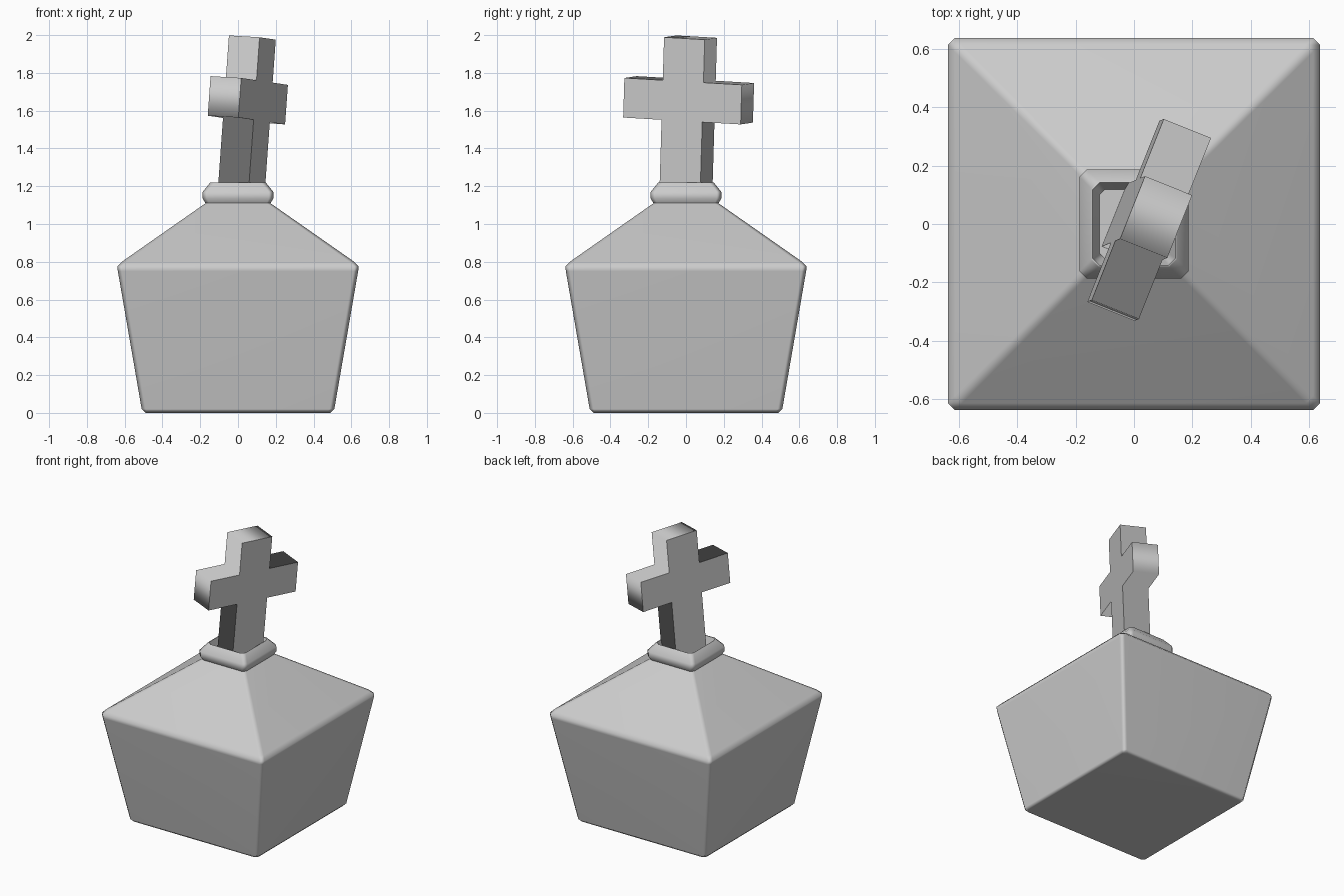
import bpy, bmesh, math
from mathutils import Vector, Matrix

if "Cube" in bpy.data.objects:
    bpy.data.objects.remove(bpy.data.objects["Cube"], do_unlink=True)

stone = bpy.data.materials.new("pale grey")
stone.use_nodes = True
grey = (0.6, 0.6, 0.6, 1)
stone.diffuse_color = grey
stone.node_tree.nodes["Principled BSDF"].inputs["Base Color"].default_value = grey


def finish(name, bm, sharp_rule):
    """Turn a bmesh into a smooth object with edges sharp by a rule."""
    bmesh.ops.recalc_face_normals(bm, faces=bm.faces)
    bm.normal_update()
    for f in bm.faces:
        f.smooth = True
    for e in bm.edges:
        e.smooth = not sharp_rule(e)
    mesh = bpy.data.meshes.new(name)
    bm.to_mesh(mesh)
    bm.free()
    mesh.materials.append(stone)
    obj = bpy.data.objects.new(name, mesh)
    bpy.context.collection.objects.link(obj)
    return obj


# Bottle: square rings with cut corners, from the base over the rim to the well floor
profile = [  # half width, height, corner cut
    (0.49, 0.0, 0.02), (0.51, 0.02, 0.025), (0.636, 0.75, 0.025),
    (0.639, 0.775, 0.025), (0.615, 0.80, 0.025), (0.172, 1.11, 0.02),
    (0.187, 1.135, 0.025), (0.187, 1.17, 0.025), (0.147, 1.22, 0.025),
    (0.142, 1.22, 0.024), (0.118, 1.14, 0.018),
]
bm = bmesh.new()
rings = []
for half, z, cut in profile:
    ring = []
    for i in range(4):
        turn = Matrix.Rotation(i * math.pi / 2, 3, "Z")
        for x, y in ((half, half - cut), (half - cut, half)):
            ring.append(bm.verts.new(turn @ Vector((x, y, z))))
    rings.append(ring)
for low, high in zip(rings, rings[1:]):
    for i in range(8):
        j = (i + 1) % 8
        bm.faces.new((low[i], low[j], high[j], high[i]))
bm.faces.new(rings[0])
bm.faces.new(rings[-1])
bottle = finish("bottle", bm, lambda e: e.calc_face_angle(0) > math.radians(60))
bottle.modifiers.new("flat_panels", "WEIGHTED_NORMAL").keep_sharp = True

# Cross stopper: extruded outline, smooth around its rim and sharp on both flat faces
shaft, arm, bar, top, foot = 0.116, 0.335, 0.105, 0.333, -0.53
half_outline = [(shaft, foot), (shaft, -bar), (arm, -bar),
                (arm, bar), (shaft, bar), (shaft, top)]
outline = half_outline + [(-x, z) for x, z in reversed(half_outline)]
thick = 0.175
bm = bmesh.new()
face = bm.faces.new([bm.verts.new((x, -thick / 2, z)) for x, z in outline])
extruded = bmesh.ops.extrude_face_region(bm, geom=[face])["geom"]
moved = [v for v in extruded if isinstance(v, bmesh.types.BMVert)]
bmesh.ops.translate(bm, verts=moved, vec=(0, thick, 0))
cross = finish("cross_stopper", bm,
               lambda e: any(len(f.verts) > 4 for f in e.link_faces))

# Lean and turn the cross in the neck
up = Vector((0.072, 0.03, 1)).normalized()
along = Vector((0.37, 0.93, -0.055))
along = (along - up * along.dot(up)).normalized()
through = up.cross(along)
cross.matrix_world = Matrix.Translation((0.052, 0.014, 1.655)) @ Matrix(
    (along, through, up)).transposed().to_4x4()
